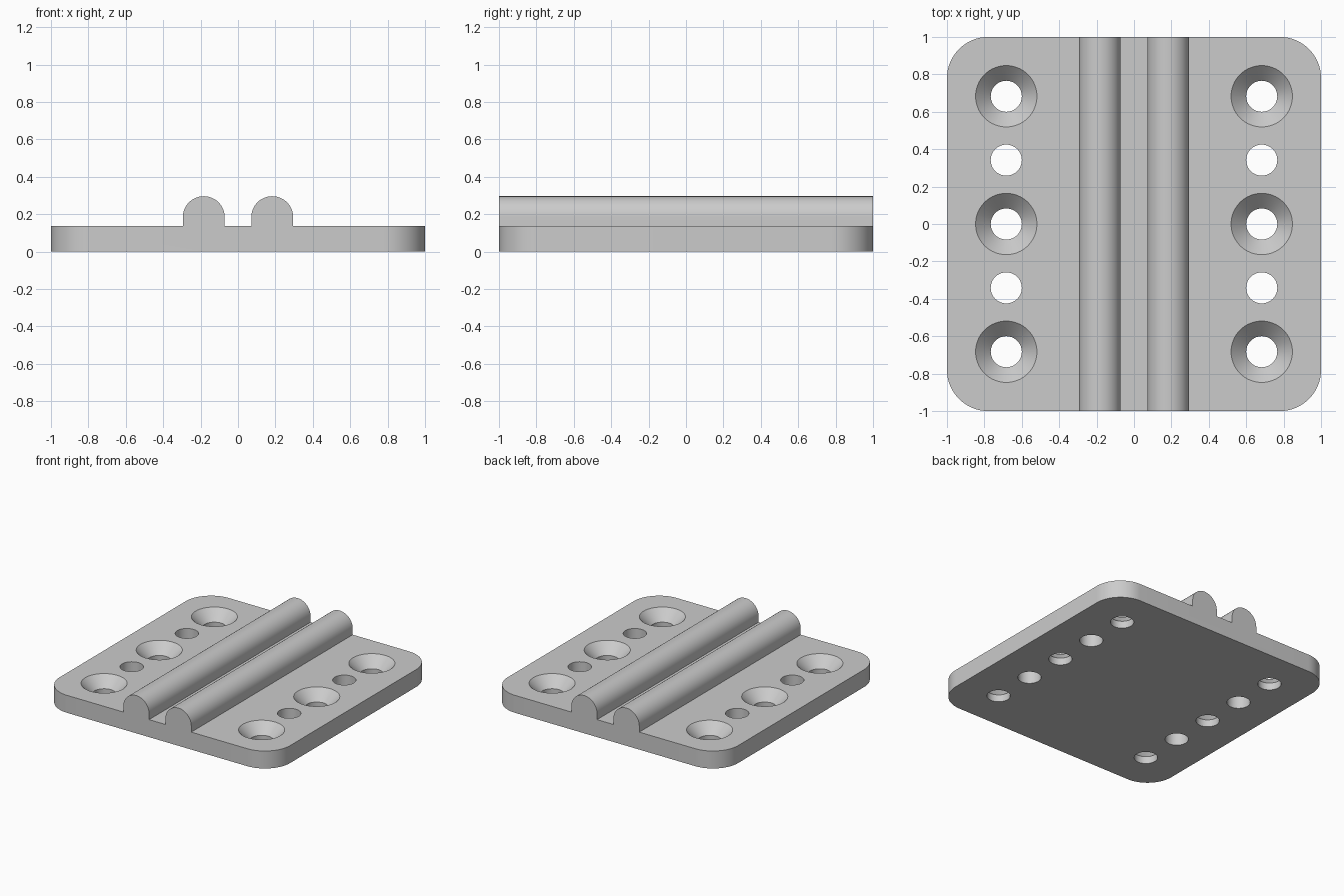
import bpy, bmesh, math

if "Cube" in bpy.data.objects:
    bpy.data.objects.remove(bpy.data.objects["Cube"], do_unlink=True)

THICK, CORNER = 0.137, 0.22
RAIL_X, RAIL_R, RAIL_Z = 0.183, 0.112, 0.184
HOLE_X, HOLE_R, SINK_R, PITCH = 0.683, 0.083, 0.164, 0.3415

grey = bpy.data.materials.new("plain grey")
grey.use_nodes = True
colour = (0.6, 0.6, 0.6, 1)
grey.diffuse_color = colour
grey.node_tree.nodes["Principled BSDF"].inputs["Base Color"].default_value = colour


def arc(cx, cy, r, start, end, steps):
    angles = [math.radians(start + (end - start) * i / steps) for i in range(steps + 1)]
    return [(cx + r * math.cos(a), cy + r * math.sin(a)) for a in angles]


def make_object(name, bm):
    bmesh.ops.recalc_face_normals(bm, faces=bm.faces)
    mesh = bpy.data.meshes.new(name)
    bm.to_mesh(mesh)
    bm.free()
    mesh.materials.append(grey)
    obj = bpy.data.objects.new(name, mesh)
    bpy.context.collection.objects.link(obj)
    return obj


def prism(name, points, shift):
    bm = bmesh.new()
    face = bm.faces.new([bm.verts.new(p) for p in points])
    grown = bmesh.ops.extrude_face_region(bm, geom=[face])["geom"]
    bmesh.ops.translate(bm, vec=shift, verts=[v for v in grown if isinstance(v, bmesh.types.BMVert)])
    return make_object(name, bm)


def drill(name, x, y, profile, sides=64):
    # A stack of rings (radius, height) closed at both ends
    bm = bmesh.new()
    rings = [[bm.verts.new((px, py, z)) for px, py in arc(x, y, r, 0, 360, sides)[:-1]]
             for r, z in profile]
    for low, high in zip(rings, rings[1:]):
        for i in range(sides):
            j = (i + 1) % sides
            bm.faces.new((low[i], low[j], high[j], high[i]))
    bm.faces.new(rings[0])
    bm.faces.new(rings[-1])
    return make_object(name, bm)


def combine(target, tool, operation):
    mod = target.modifiers.new(tool.name, "BOOLEAN")
    mod.operation, mod.solver, mod.object = operation, "EXACT", tool
    bpy.context.view_layer.objects.active = target
    bpy.ops.object.modifier_apply(modifier=mod.name)
    bpy.data.objects.remove(tool, do_unlink=True)


# Rounded base plate
outline = []
for k, (sx, sy) in enumerate([(1, 1), (-1, 1), (-1, -1), (1, -1)]):
    outline += arc(sx * (1 - CORNER), sy * (1 - CORNER), CORNER, 90 * k, 90 * k + 90, 16)
plate = prism("mounting_plate", [(x, y, 0) for x, y in outline], (0, 0, THICK))

# Two round-topped rails, rooted in the plate
for side, name in ((-1, "right_rail"), (1, "left_rail")):
    x = side * RAIL_X
    section = [(x - RAIL_R, 0.05), (x + RAIL_R, 0.05)] + arc(x, RAIL_Z, RAIL_R, 0, 180, 32)
    rail = prism(name, [(px, -1, pz) for px, pz in section], (0, 2, 0))
    combine(plate, rail, "UNION")

# Alternating countersunk and plain screw holes
plain = [(HOLE_R, -0.1), (HOLE_R, 0.3)]
depth = SINK_R - HOLE_R
sunk = [(HOLE_R, -0.1), (HOLE_R, THICK - depth), (SINK_R + 0.05, THICK + 0.05)]
for x in (-HOLE_X, HOLE_X):
    for row in range(-2, 3):
        cutter = drill("hole_cutter", x, row * PITCH, plain if row % 2 else sunk)
        cutter.hide_render = True
        combine(plate, cutter, "DIFFERENCE")

# Smooth curved walls, keep edges crisp
bpy.ops.object.select_all(action="DESELECT")
plate.select_set(True)
bpy.context.view_layer.objects.active = plate
bpy.ops.object.shade_smooth_by_angle(angle=math.radians(30))
